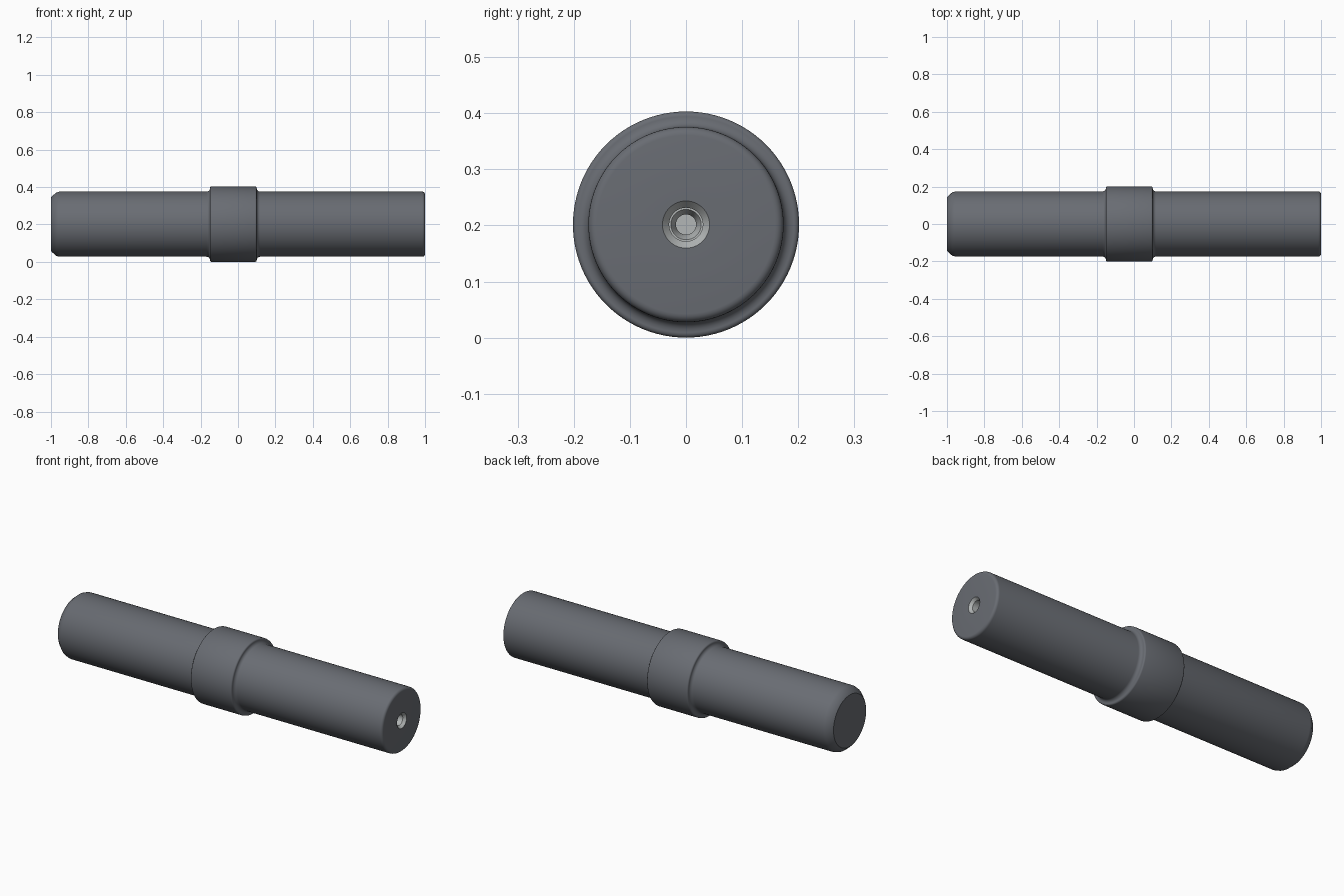
import bpy, bmesh, math

if "Cube" in bpy.data.objects:
    bpy.data.objects.remove(bpy.data.objects["Cube"])

SEG = 96
AXIS_Z = 0.2015


def lathe(name, profile, color=None):
    """Spin (x, radius) points about the long axis."""
    bm = bmesh.new()
    rings = []
    for x, r in profile:
        if r == 0:
            rings.append([bm.verts.new((x, 0, 0))])
            continue
        rings.append([bm.verts.new((x, r * math.cos(2 * math.pi * i / SEG),
                                    r * math.sin(2 * math.pi * i / SEG)))
                      for i in range(SEG)])
    for a, b in zip(rings, rings[1:]):
        for i in range(SEG):
            j = (i + 1) % SEG
            if len(a) == 1:
                bm.faces.new((a[0], b[j], b[i]))
            elif len(b) == 1:
                bm.faces.new((a[i], a[j], b[0]))
            else:
                bm.faces.new((a[i], a[j], b[j], b[i]))
    bm.normal_update()
    mesh = bpy.data.meshes.new(name)
    bm.to_mesh(mesh)
    bm.free()
    obj = bpy.data.objects.new(name, mesh)
    bpy.context.collection.objects.link(obj)
    obj.location.z = AXIS_Z
    if color:
        mat = bpy.data.materials.new(name + "_material")
        mat.diffuse_color = color
        mat.use_nodes = True
        mat.node_tree.nodes["Principled BSDF"].inputs["Base Color"].default_value = mat.diffuse_color
        mesh.materials.append(mat)
    bpy.ops.object.select_all(action='DESELECT')
    obj.select_set(True)
    bpy.context.view_layer.objects.active = obj
    bpy.ops.object.shade_smooth_by_angle(angle=math.radians(32))
    return obj


def arc(cx, cr, rad, a0, a1, n=5):
    """Arc points in the (x, radius) plane, angles in degrees."""
    return [(cx + rad * math.cos(math.radians(a0 + (a1 - a0) * k / n)),
             cr + rad * math.sin(math.radians(a0 + (a1 - a0) * k / n)))
            for k in range(n + 1)]


R, C = 0.174, 0.2015   # shaft and collar radii

# Shaft with raised collar: chamfered left end, rounded right end
body = [(-1, 0), (-1, 0.142), (-0.995, 0.149), (-0.972, 0.169), (-0.955, R)]
body += arc(-0.168, R + 0.018, 0.018, -90, 0)          # left fillet
body += arc(-0.142, C - 0.008, 0.008, 180, 90, 3)      # collar edges
body += arc(0.092, C - 0.008, 0.008, 90, 0, 3)
body += arc(0.118, R + 0.018, 0.018, 180, 270)         # right fillet
body += arc(0.985, R - 0.015, 0.015, 90, 0)
body += [(1, 0.042)]
lathe("shaft", body, (0.14, 0.15, 0.17, 1))

# Centre hole in the right end: countersink, bore and stepped bottom
lathe("centre_hole", [(1, 0.042), (0.985, 0.030), (0.95, 0.030), (0.95, 0.027),
                      (0.93, 0.018), (0.90, 0.018), (0.90, 0)], (0.45, 0.47, 0.47, 1))
